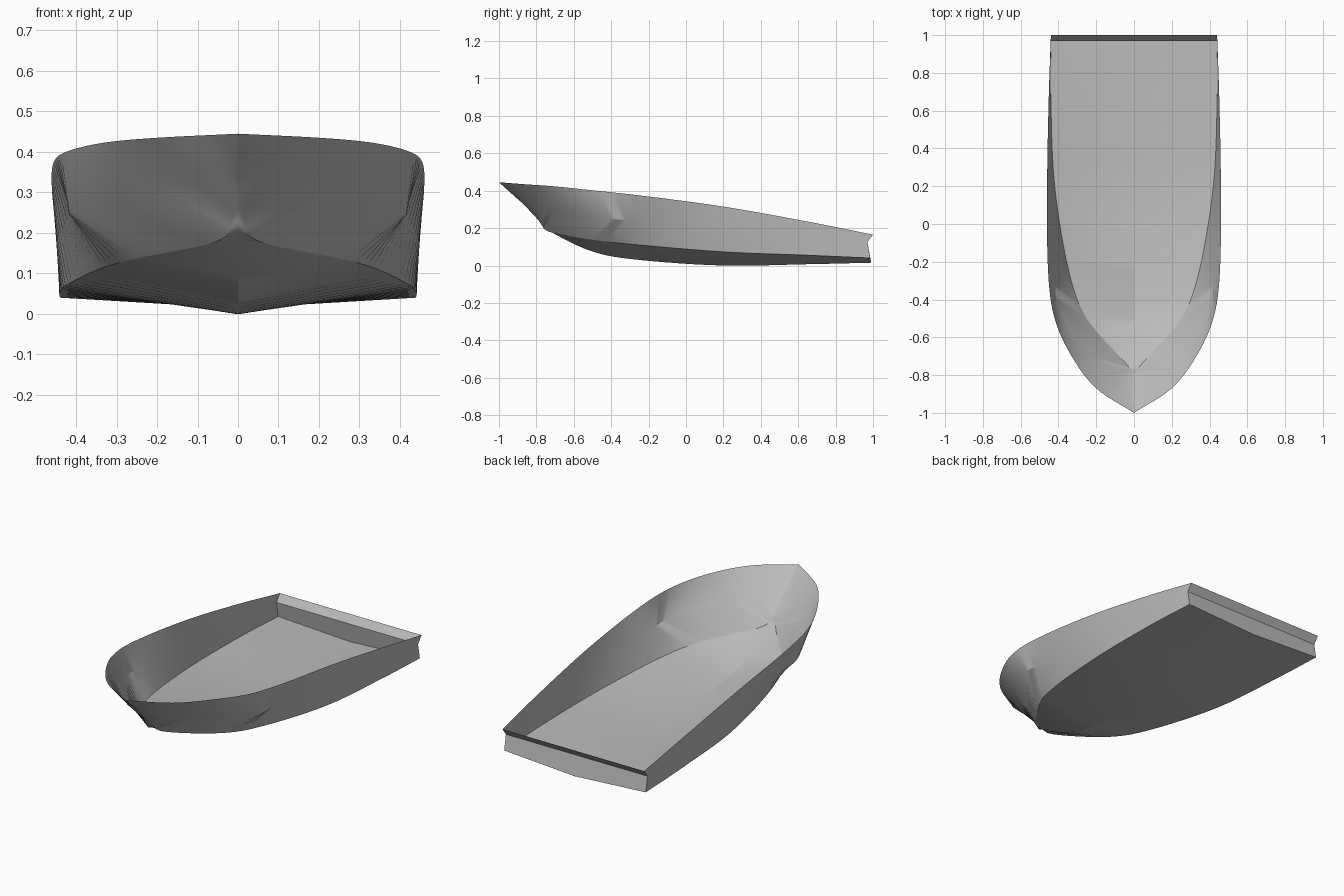
import bpy
import bmesh
import math
from mathutils import Vector

if "Cube" in bpy.data.objects:
    bpy.data.objects.remove(bpy.data.objects["Cube"], do_unlink=True)

paint = bpy.data.materials.new("plain grey")
paint.use_nodes = True
grey = (0.5, 0.5, 0.5, 1)
paint.diffuse_color = grey
for node in paint.node_tree.nodes:
    if node.type == "BSDF_PRINCIPLED":
        node.inputs["Base Color"].default_value = grey

# Longitudinal lines of the left half, bow to stern
keel = [(0, -.87, .33), (0, -.8, .255), (0, -.73, .185), (0, -.5, .075),
        (0, -.25, .03), (0, .2, 0), (0, .65, .007), (0, .99, .015)]
chine = [(0, -.87, .33), (.015, -.78, .235), (.05, -.73, .18), (.25, -.5, .137),
         (.345, -.25, .11), (.42, .2, .073), (.44, .65, .055), (.44, .985, .04)]
knuckle = [(0, -.9, .355), (.1, -.84, .335), (.3, -.62, .285), (.41, -.4, .25),
           (.41, -.22, .235), (.443, .2, .19), (.447, .65, .15), (.44, .97, .125)]
sheer = [(0, -1, .445), (.2, -.87, .435), (.33, -.7, .423), (.42, -.5, .402),
         (.455, -.25, .375), (.46, .2, .315), (.452, .65, .235), (.44, 1, .165)]


def smooth_line(points, steps=6):
    """Sample a smooth curve through the points."""
    p = [Vector(q) for q in points]
    p = [2 * p[0] - p[1]] + p + [2 * p[-1] - p[-2]]
    line = []
    for i in range(1, len(p) - 2):
        a, b, c, d = p[i - 1:i + 3]
        for k in range(steps):
            t = k / steps
            line.append(b + (c - a) * t / 2
                        + (2 * a - 5 * b + 4 * c - d) * t ** 2 / 2
                        + (3 * b - a - 3 * c + d) * t ** 3 / 2)
    return line + [p[-2]]


def mirrored_sheet(name, rows, outward):
    """Skin the rows, mirror across x and face the sheet outward."""
    bm = bmesh.new()
    grid = [[bm.verts.new(q) for q in row] for row in rows]
    for low, high in zip(grid, grid[1:]):
        for i in range(len(low) - 1):
            bm.faces.new((low[i], low[i + 1], high[i + 1], high[i]))
    both = bm.verts[:] + bm.edges[:] + bm.faces[:]
    bmesh.ops.mirror(bm, geom=both, axis="X", merge_dist=0.0001)
    bmesh.ops.remove_doubles(bm, verts=bm.verts[:], dist=0.0001)
    bmesh.ops.recalc_face_normals(bm, faces=bm.faces[:])
    facing = sum((f.normal * f.calc_area() for f in bm.faces), Vector())
    if facing.dot(outward) < 0:
        bmesh.ops.reverse_faces(bm, faces=bm.faces[:])
    mesh = bpy.data.meshes.new(name)
    bm.to_mesh(mesh)
    bm.free()
    mesh.materials.append(paint)
    obj = bpy.data.objects.new(name, mesh)
    bpy.context.collection.objects.link(obj)
    bpy.ops.object.select_all(action="DESELECT")
    obj.select_set(True)
    bpy.context.view_layer.objects.active = obj
    bpy.ops.object.shade_smooth_by_angle(angle=math.radians(25))
    return obj


# Open hull shell: bottom, lower side and upper side panels
mirrored_sheet("hull", [smooth_line(r) for r in (keel, chine, knuckle, sheer)],
               Vector((0, 0, -1)))

# Stern board with an outward-leaning upper band
transom_rows = []
for corner, middle in ((chine[-1], keel[-1]),
                       (knuckle[-1], (0, *knuckle[-1][1:])),
                       (sheer[-1], (0, *sheer[-1][1:]))):
    transom_rows.append([middle, corner])
mirrored_sheet("transom", transom_rows, Vector((0, 1, 0)))
